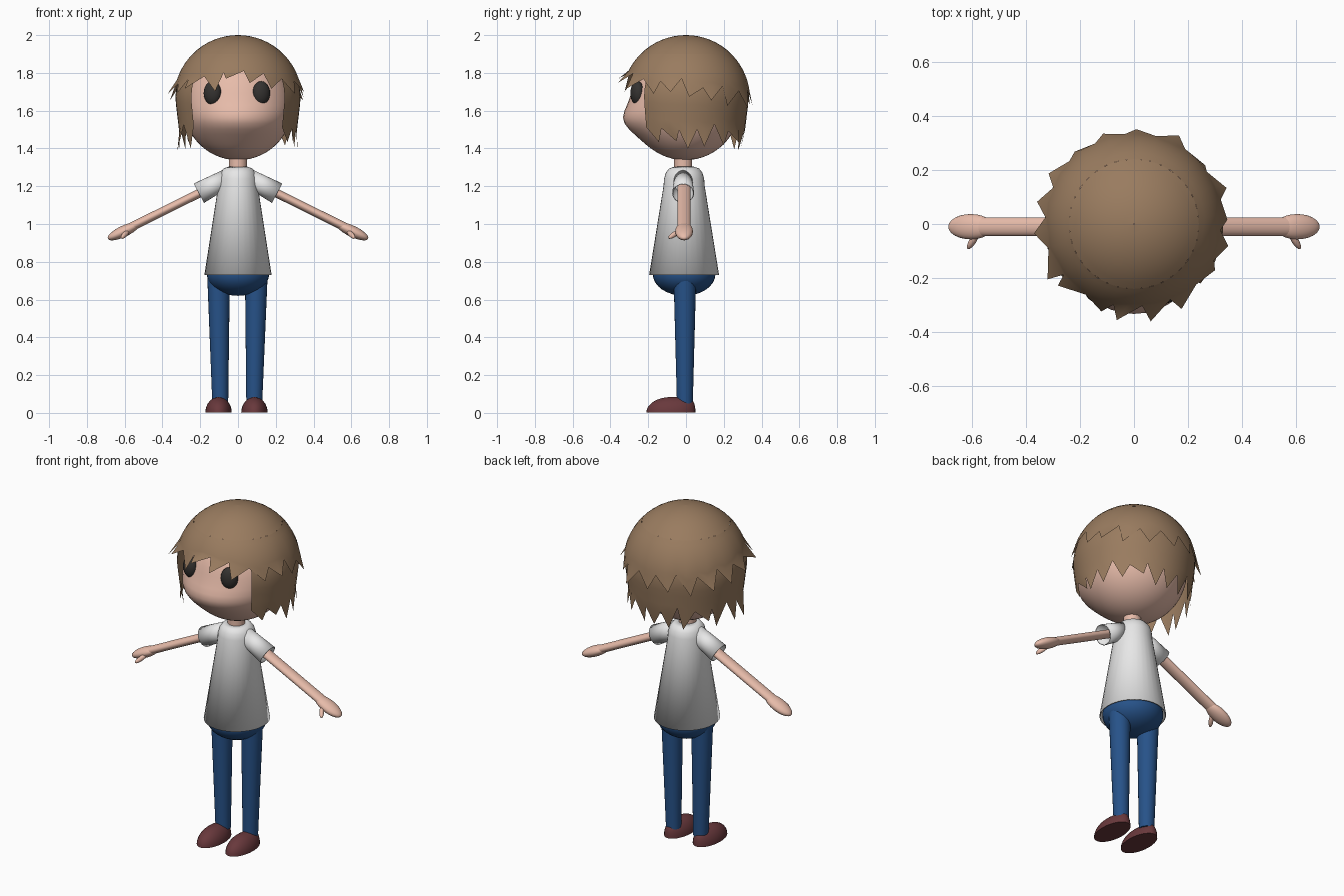
import bpy, bmesh, math, random
from mathutils import Vector

random.seed(7)
if "Cube" in bpy.data.objects:
    bpy.data.objects.remove(bpy.data.objects["Cube"])


def material(name, r, g, b):
    m = bpy.data.materials.new(name)
    m.use_nodes = True
    m.diffuse_color = (r, g, b, 1)
    m.node_tree.nodes["Principled BSDF"].inputs["Base Color"].default_value = (r, g, b, 1)
    return m


SKIN = material("skin", 0.8, 0.5, 0.4)
HAIR = material("brown hair", 0.32, 0.2, 0.115)
WHITE = material("white cloth", 0.8, 0.8, 0.8)
BLUE = material("blue denim", 0.02, 0.085, 0.25)
MAROON = material("maroon leather", 0.14, 0.04, 0.045)
DARK = material("dark eye", 0.035, 0.032, 0.03)


def finish(obj, name, mat, angle=45):
    obj.name = obj.data.name = name
    obj.data.materials.append(mat)
    bpy.ops.object.select_all(action='DESELECT')
    obj.select_set(True)
    bpy.context.view_layer.objects.active = obj
    bpy.ops.object.shade_smooth_by_angle(angle=math.radians(angle))
    return obj


def from_bmesh(bm, name, mat, angle=45):
    bmesh.ops.recalc_face_normals(bm, faces=bm.faces[:])
    mesh = bpy.data.meshes.new(name)
    bm.to_mesh(mesh)
    bm.free()
    obj = bpy.data.objects.new(name, mesh)
    bpy.context.collection.objects.link(obj)
    return finish(obj, name, mat, angle)


def ellipsoid(name, mat, loc, radii, rot=(0, 0, 0), seg=32):
    bpy.ops.mesh.primitive_uv_sphere_add(segments=seg, ring_count=seg // 2, radius=1,
                                         location=loc, rotation=rot)
    obj = bpy.context.object
    obj.scale = radii
    return finish(obj, name, mat)


def tube(name, mat, p, q, r1, r2, flat=1, fill='NGON'):
    """Tapered tube from p to q at one depth; flat squashes it across y."""
    p, q = Vector(p), Vector(q)
    d = q - p
    bpy.ops.mesh.primitive_cone_add(vertices=24, radius1=r1, radius2=r2, depth=d.length,
                                    end_fill_type=fill, location=(p + q) / 2,
                                    rotation=(0, math.atan2(d.x, d.z), 0))
    obj = bpy.context.object
    obj.scale.x = flat
    return finish(obj, name, mat)


def thicken(obj, amount):
    mod = obj.modifiers.new("thickness", 'SOLIDIFY')
    mod.thickness = amount
    mod.offset = -1


def lathe(name, mat, profile, y, depth=1, seg=32):
    bm = bmesh.new()
    rings = [[bm.verts.new((r * math.cos(k * math.tau / seg),
                            y + depth * r * math.sin(k * math.tau / seg), z))
              for k in range(seg)] for r, z in profile]
    for a, b in zip(rings, rings[1:]):
        for k in range(seg):
            n = (k + 1) % seg
            bm.faces.new((a[k], a[n], b[n], b[k]))
    return from_bmesh(bm, name, mat)


# Head with a soft bulge around the mouth
bm = bmesh.new()
bmesh.ops.create_uvsphere(bm, u_segments=40, v_segments=28, radius=0.29)
for v in bm.verts:
    front = max(0, -v.co.y / 0.29)
    v.co.y -= 0.05 * front * math.exp(-((v.co.z + 0.085) / 0.085) ** 2)
    v.co += Vector((0, -0.005, 1.628))
from_bmesh(bm, "head", SKIN)
tube("neck", SKIN, (0, -0.015, 1.27), (0, -0.015, 1.38), 0.048, 0.048)

# Shirt and hips
shirt = lathe("shirt", WHITE, [(0.178, 0.73), (0.105, 1.2), (0.102, 1.24), (0.093, 1.272),
                               (0.076, 1.294), (0.045, 1.305)], -0.01, 1.04)
thicken(shirt, 0.006)
ellipsoid("hips", BLUE, (0, -0.01, 0.735), (0.165, 0.166, 0.115))

# Limbs, eyes and shoes on both sides
for s, side in ((1, "left"), (-1, "right")):
    ellipsoid(side + "_eye", DARK, (s * 0.129 - 0.006, -0.257, 1.693),
              (0.048, 0.036, 0.063), (0, 0, s * 0.35), 24)
    sleeve = tube(side + "_sleeve", WHITE, (s * 0.055, -0.015, 1.245),
                  (s * 0.207, -0.015, 1.163), 0.048, 0.058, fill='NOTHING')
    thicken(sleeve, 0.005)
    tube(side + "_arm", SKIN, (s * 0.1, -0.01, 1.215), (s * 0.58, -0.01, 0.977),
         0.035, 0.035, 0.65)
    ellipsoid(side + "_hand", SKIN, (s * 0.606, -0.01, 0.961),
              (0.092, 0.047, 0.03), (0, s * 0.44, 0), 24)
    ellipsoid(side + "_thumb", SKIN, (s * 0.598, -0.062, 0.945),
              (0.042, 0.013, 0.014), (0, s * 0.5, -s * 1.0), 16)
    tube(side + "_leg", BLUE, (s * 0.09 - 0.004, -0.006, 0.05),
         (s * 0.1 - 0.003, -0.006, 0.73), 0.042, 0.06)

    bm = bmesh.new()
    bmesh.ops.create_uvsphere(bm, u_segments=28, v_segments=16, radius=1)
    cut = bmesh.ops.bisect_plane(bm, geom=bm.verts[:] + bm.edges[:] + bm.faces[:],
                                 plane_co=(0, 0, 0.001), plane_no=(0, 0, 1), clear_inner=True)
    rim = [e for e in cut["geom_cut"] if isinstance(e, bmesh.types.BMEdge)]
    bmesh.ops.contextual_create(bm, geom=rim)
    for v in bm.verts:
        if v.co.y > 0:                      # squarer heel
            v.co.y /= math.sqrt(1 - 0.8 * v.co.z ** 2)
        v.co = (v.co.x * 0.07 + s * 0.095 - 0.008, v.co.y * 0.13 - 0.08, v.co.z * 0.083 + 0.001)
    from_bmesh(bm, side + "_shoe", MAROON)


# Hair: jagged sheets whose lower edge zigzags between notches and tips
def hair_layer(name, teeth, start, span, rows, radius, notch, tip, flare, closed):
    """Angles run round from the front; notch and tip give heights by angle."""
    bm = bmesh.new()
    columns = []
    count = 2 * teeth + (0 if closed else 1)
    for i in range(count):
        a = start + span * i / (2 * teeth)
        is_tip = i % 2 == 1
        low = notch(a) + random.uniform(-0.02, 0.02)
        top = rows(a)
        points = [(a, radius(top + (low - top) * k / 7), top + (low - top) * k / 7)
                  for k in range(8)]
        if is_tip:
            z = tip(a) + random.uniform(-0.035, 0.025)
            twist = random.uniform(-0.7, 0.7) * span / (2 * teeth)
            points.append((a + twist, flare(z) + random.uniform(-0.03, 0.02), z))
        columns.append([bm.verts.new((r * math.sin(t), -r * math.cos(t), z))
                        for t, r, z in points])
    pairs = list(zip(columns, columns[1:]))
    if closed:
        pairs.append((columns[-1], columns[0]))
    for a, b in pairs:
        for k in range(7):
            bm.faces.new((a[k], b[k], b[k + 1], a[k + 1]))
        spike = a[8] if len(a) > 8 else b[8]
        bm.faces.new((a[7], b[7], spike))
    bmesh.ops.remove_doubles(bm, verts=bm.verts[:], dist=0.002)
    return from_bmesh(bm, name, HAIR, 50)


def dome(size):
    return lambda z: math.sqrt(max(0, size ** 2 - max(0, z - 1.66) ** 2)) \
        - 0.12 * max(0, 1.66 - z)


def back(a):
    return ((1 - math.cos(a)) / 2) ** 0.6


hair_layer("hair_crown", 18, 0.1, math.tau, lambda a: 1.9, dome(0.34),
           lambda a: 1.82 - 0.11 * back(a), lambda a: 1.755 - 0.14 * back(a),
           lambda z: 0.37, True)
edge = math.radians(48)
hair_layer("hair_lower", 15, edge, math.tau - 2 * edge, lambda a: 1.81, dome(0.332),
           lambda a: 1.51, lambda a: 1.42, lambda z: 0.315, False)

# Smooth top of the hair, meeting the crown layer
cap = [(0.34 * math.sin(t), 1.66 + 0.34 * math.cos(t))
       for t in [0.006 + k * (math.acos(0.24 / 0.34) - 0.006) / 8 for k in range(9)]]
lathe("hair_top", HAIR, cap, 0, 1, 36)
